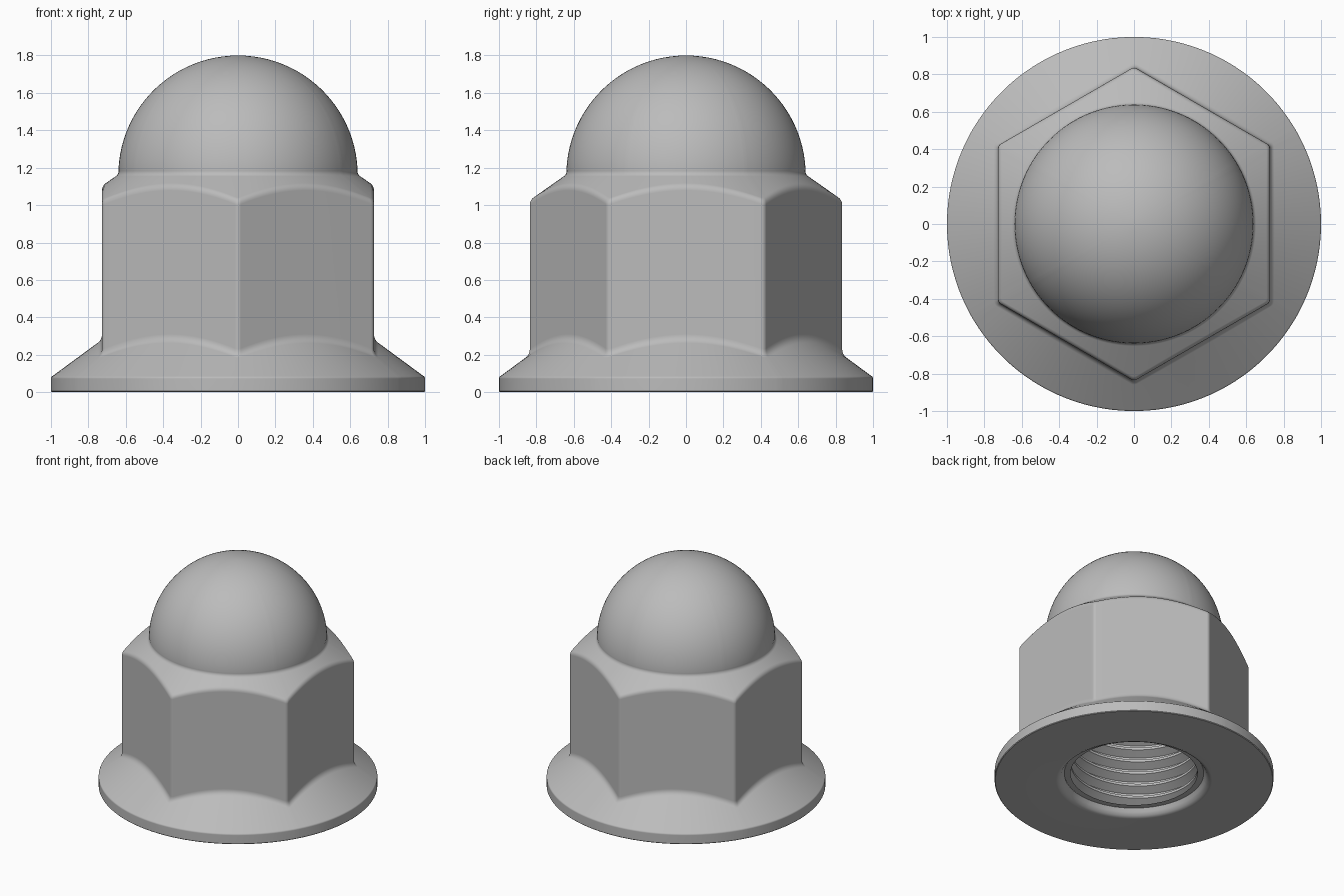
import bpy, bmesh, math
from mathutils import Vector

if "Cube" in bpy.data.objects:
    bpy.data.objects.remove(bpy.data.objects["Cube"])

steel = bpy.data.materials.new("plain steel grey")
steel.diffuse_color = (0.5, 0.5, 0.5, 1)
steel.use_nodes = True
steel.node_tree.nodes["Principled BSDF"].inputs["Base Color"].default_value = steel.diffuse_color

APOTHEM, EDGE_R = 0.727, 0.03      # hexagon half width, corner rounding


def skin(name, angles, columns):
    """Loft profiles (r, z) placed at each angle into one surface."""
    bm = bmesh.new()
    grid = [[bm.verts.new((r * math.cos(a), r * math.sin(a), z)) for r, z in col]
            for a, col in zip(angles, columns)]
    for c, d in zip(grid, grid[1:]):
        for j in range(len(c) - 1):
            bm.faces.new((c[j], d[j], d[j + 1], c[j + 1]))
    bmesh.ops.remove_doubles(bm, verts=bm.verts, dist=1e-5)
    bmesh.ops.dissolve_degenerate(bm, edges=bm.edges, dist=1e-6)
    me = bpy.data.meshes.new(name)
    bm.to_mesh(me)
    bm.free()
    me.materials.append(steel)
    ob = bpy.data.objects.new(name, me)
    bpy.context.collection.objects.link(ob)
    bpy.context.view_layer.objects.active = ob
    ob.select_set(True)
    bpy.ops.object.shade_smooth_by_angle(angle=math.radians(32))
    ob.select_set(False)
    wn = ob.modifiers.new("even shading", 'WEIGHTED_NORMAL')
    wn.keep_sharp = True
    return ob


def fillet(prev, p, nxt, size):
    """Round a profile corner with a short curve."""
    p = Vector(p)
    a = p + (Vector(prev) - p).normalized() * size
    b = p + (Vector(nxt) - p).normalized() * size
    return [tuple(a * (1 - t) ** 2 + p * 2 * t * (1 - t) + b * t * t)
            for t in (0, 0.25, 0.5, 0.75, 1)]


def hex_radius(off):
    """Radius of the rounded hexagon at an angle measured from a corner."""
    off = abs(off)
    c = (APOTHEM - EDGE_R) / math.cos(math.pi / 6)
    tangent = math.atan2(EDGE_R / 2, c + EDGE_R * math.cos(math.pi / 6))
    if off > tangent:
        return APOTHEM / math.cos(math.pi / 6 - off)
    return c * math.cos(off) + math.sqrt(EDGE_R ** 2 - (c * math.sin(off)) ** 2)


# nut body: countersink, flange, hexagon, chamfer and dome in one profile
offsets = [0, 0.35, 0.7, 1.05] + [1.05 + 28.95 * k / 10 for k in range(1, 11)]
offsets = [-o for o in reversed(offsets[1:-1])] + offsets
angles, columns = [], []
for s in range(6):
    for o in offsets:
        r = hex_radius(math.radians(o))
        low = (r, 0.08 + (1 - r) * 0.735)
        high = (r, 1.165 - (r - 0.64) * 0.71)
        rim, neck = (1, 0.08), (0.638, 1.165)
        col = [(0.50, 0.06), (0.515, 0.035), (0.53, 0.014), (0.56, 0.0), (0.995, 0), (1, 0.005)]
        col += fillet((1, 0), rim, low, 0.008)
        col += fillet(rim, low, high, 0.03)
        col += fillet(low, high, neck, 0.025)
        col += fillet(high, neck, (0.636, 1.3), 0.018)
        col += [(0.64 * math.cos(t), 1.16 + 0.64 * math.sin(t))
                for t in (math.radians(3 + 87 * k / 24) for k in range(25))]
        angles.append(math.radians(90 + 60 * s + o))
        columns.append(col)
angles.append(angles[0] + math.tau)
columns.append(columns[0])
skin("flanged_dome_nut", angles, columns)

# threaded blind hole: rows follow a helix, from the closed end down
PITCH, BOTTOM, TOP = 0.1, 0.06, 1.1
tooth = [(0.0, 0.455), (0.12, 0.455), (0.45, 0.515), (0.6, 0.515), (0.93, 0.455)]
turns = int((TOP - BOTTOM) / PITCH) + 2
angles, columns = [], []
for i in range(97):
    f = i / 96
    rows = [((k + f + u) * PITCH + BOTTOM - PITCH, r)
            for k in range(turns) for u, r in tooth]
    col = [(0.0, 1.2), (0.455, TOP)]
    col += [(r, min(TOP, max(BOTTOM, z))) for z, r in reversed(rows)]
    col.append((0.50, BOTTOM))
    angles.append(f * math.tau)
    columns.append(col)
skin("threaded_hole", angles, columns)
